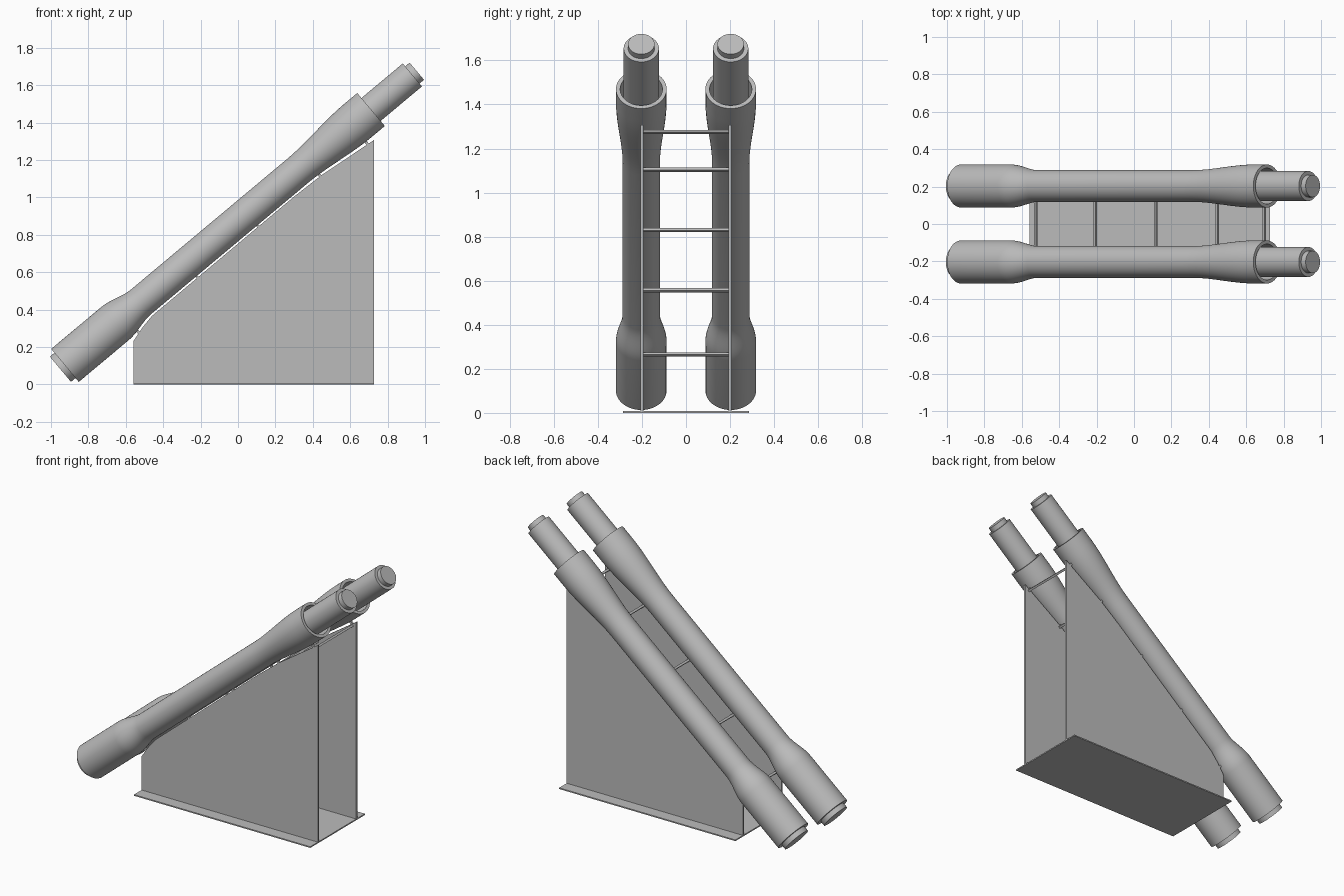
import bpy, bmesh, math
from mathutils import Matrix, Vector

cube = bpy.data.objects.get("Cube")
if cube:
    bpy.data.objects.remove(cube)

grey = bpy.data.materials.new("plain grey")
grey.use_nodes = True
colour = (0.5, 0.5, 0.5, 1)
grey.diffuse_color = colour
grey.node_tree.nodes["Principled BSDF"].inputs["Base Color"].default_value = colour

TILT = math.radians(39.9)          # slope of the tubes
FOOT = Vector((-0.925, 0, 0.1015))  # centre of a tube's lower rim
SPACING = 0.203                    # half the distance between tubes
PANEL_Y = 0.2


def finish(name, bm, smooth=False):
    bmesh.ops.recalc_face_normals(bm, faces=bm.faces)
    mesh = bpy.data.meshes.new(name)
    bm.to_mesh(mesh)
    bm.free()
    mesh.materials.append(grey)
    obj = bpy.data.objects.new(name, mesh)
    bpy.context.collection.objects.link(obj)
    if smooth:
        bpy.ops.object.select_all(action='DESELECT')
        obj.select_set(True)
        bpy.context.view_layer.objects.active = obj
        bpy.ops.object.shade_smooth_by_angle(angle=math.radians(30))
    return obj


def lathe(name, profile, y, steps=48):
    """Spin (radius, distance) points around the sloping tube axis."""
    bm = bmesh.new()
    verts = [bm.verts.new((r, 0, s)) for r, s in profile]
    edges = [bm.edges.new(pair) for pair in zip(verts, verts[1:])]
    bmesh.ops.spin(bm, geom=verts + edges, cent=(0, 0, 0), axis=(0, 0, 1),
                   angle=math.tau, steps=steps)
    bmesh.ops.remove_doubles(bm, verts=bm.verts, dist=0.0001)
    place = (Matrix.Translation(FOOT + Vector((0, y, 0)))
             @ Matrix.Rotation(math.pi / 2 - TILT, 4, 'Y'))
    bm.transform(place)
    return finish(name, bm, True)


def box(name, size, centre, turn=0):
    bm = bmesh.new()
    bmesh.ops.create_cube(bm, size=1)
    bm.transform(Matrix.Translation(centre) @ Matrix.Rotation(-turn, 4, 'Y')
                 @ Matrix.Diagonal((*size, 1)))
    return finish(name, bm)


def ease(r0, s0, r1, s1, count=10):
    """Smooth S-shaped change of radius between two distances."""
    pts = []
    for i in range(count + 1):
        t = i / count
        pts.append((r0 + (r1 - r0) * t * t * (3 - 2 * t), s0 + (s1 - s0) * t))
    return pts


# Tube: stepped foot, wide base, slim middle, flared hollow collar
tube_profile = ([(0, -0.032), (0.088, -0.032), (0.088, 0), (0.115, 0)]
                + ease(0.115, 0.35, 0.085, 0.53)
                + ease(0.085, 1.62, 0.115, 2.04)
                + [(0.115, 2.133), (0.096, 2.133), (0.096, 1.95), (0, 1.95)])
# Inner rod with a stepped tip
rod_profile = [(0, 1.94), (0.08, 1.94), (0.08, 2.421), (0.06, 2.421),
               (0.06, 2.452), (0, 2.452)]
# Side panel outline, cut to follow the underside of the tube
outline = [(-0.56, 0), (0.727, 0), (0.727, 1.307), (0.68, 1.275),
           (0.446, 1.118), (0.3, 1.004), (-0.46, 0.366), (-0.51, 0.305),
           (-0.56, 0.23)]

for side, y in (("left", 1), ("right", -1)):
    # the front faces -y, so the sides are named back and front
    label = "back" if y > 0 else "front"
    lathe(label + "_tube", tube_profile, y * SPACING)
    lathe(label + "_inner_rod", rod_profile, y * SPACING)

    bm = bmesh.new()
    face = bm.faces.new([bm.verts.new((x, y * PANEL_Y - 0.006, z))
                         for x, z in outline])
    grown = bmesh.ops.extrude_face_region(bm, geom=[face])
    bmesh.ops.translate(bm, vec=(0, 0.012, 0), verts=[
        v for v in grown["geom"] if isinstance(v, bmesh.types.BMVert)])
    finish(label + "_side_panel", bm)

# Cross bars between the panels
bars = [(-0.525, 0.265), (-0.208, 0.556), (0.116, 0.83),
        (0.445, 1.103), (0.697, 1.275)]
for i, (x, z) in enumerate(bars):
    box(f"cross_bar_{i + 1}", (0.014, 2 * PANEL_Y, 0.014), (x, 0, z), TILT)
    for y in (-PANEL_Y, PANEL_Y):   # small tabs that hold the tube
        box(f"tube_tab_{i + 1}", (0.014, 0.012, 0.035),
            (x - 0.006, y, z + 0.012), TILT)

# Base plate
box("base_plate", (1.287, 0.57, 0.008), (0.0835, 0, 0.004))
